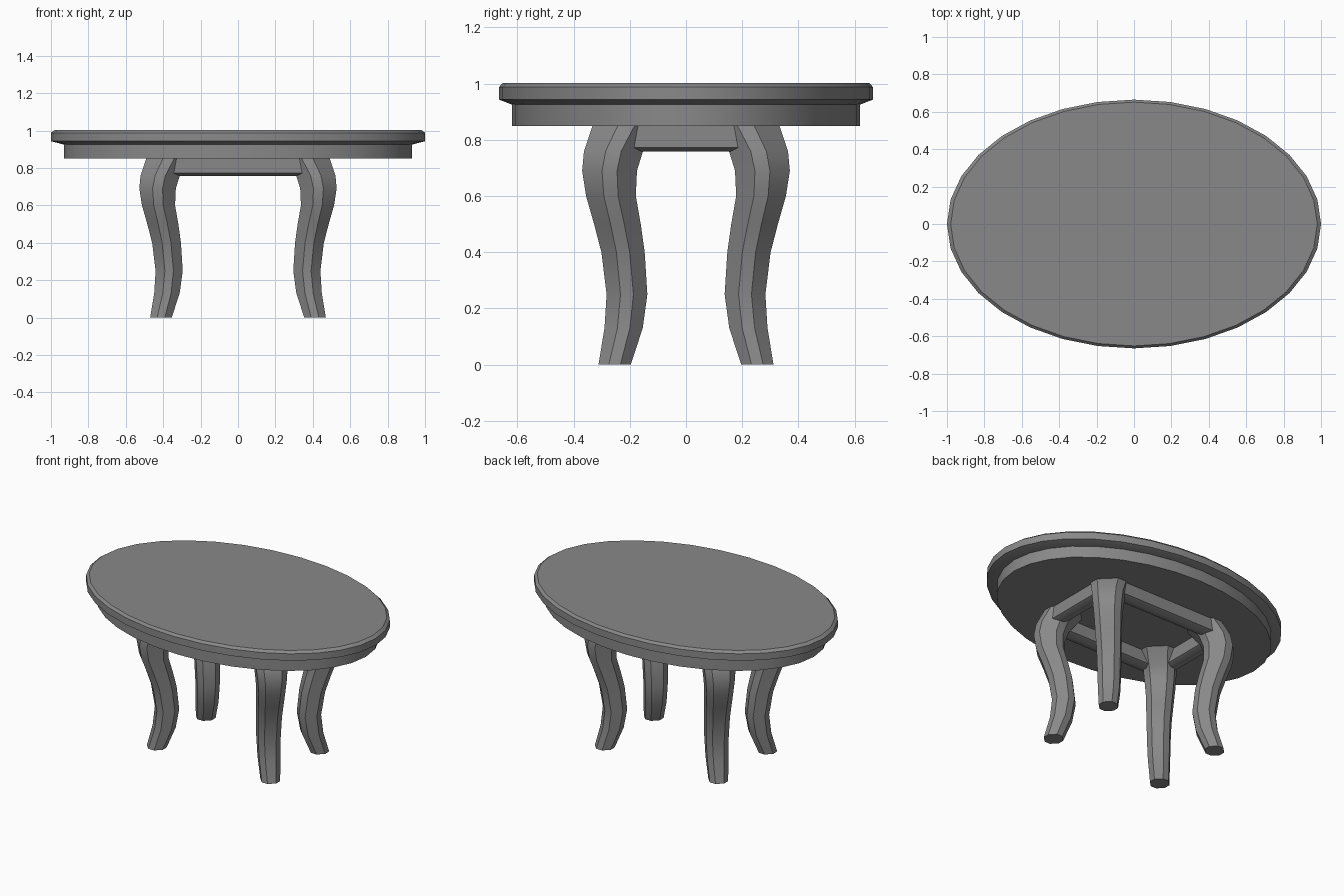
import bpy, bmesh
from math import cos, sin, tau

if "Cube" in bpy.data.objects:
    bpy.data.objects.remove(bpy.data.objects["Cube"], do_unlink=True)

GREY = (0.25, 0.25, 0.25, 1)
mat = bpy.data.materials.new("grey_wood")
mat.diffuse_color = GREY
mat.use_nodes = True
mat.node_tree.nodes["Principled BSDF"].inputs["Base Color"].default_value = GREY


def loft(name, rings):
    """Skin a stack of equal-length point rings and cap both ends."""
    bm = bmesh.new()
    loops = [[bm.verts.new(p) for p in ring] for ring in rings]
    n = len(loops[0])
    for a, b in zip(loops, loops[1:]):
        for i in range(n):
            j = (i + 1) % n
            bm.faces.new((a[i], a[j], b[j], b[i]))
    bm.faces.new(loops[0][::-1])
    bm.faces.new(loops[-1])
    bmesh.ops.recalc_face_normals(bm, faces=bm.faces)
    mesh = bpy.data.meshes.new(name)
    bm.to_mesh(mesh)
    bm.free()
    obj = bpy.data.objects.new(name, mesh)
    bpy.context.collection.objects.link(obj)
    mesh.materials.append(mat)
    bpy.ops.object.select_all(action='DESELECT')
    bpy.context.view_layer.objects.active = obj
    obj.select_set(True)
    bpy.ops.object.shade_smooth_by_angle(angle=0.5)
    return obj


def oval(scale, z, sides=32):
    return [(scale * cos(tau * i / sides), 0.665 * scale * sin(tau * i / sides), z)
            for i in range(sides)]


# Oval top with a chamfered rim, and the apron under it
loft("table_top", [oval(0.93, 0.925), oval(1, 0.943), oval(1, 0.988), oval(0.98, 1.003)])
loft("apron", [oval(0.93, 0.85), oval(0.93, 0.93)])

# Cabriole legs: height, centre x, half width; swept along the diagonal
LEG = [(0, .412, .0575), (.13, .38, .068), (.25, .368, .0725), (.4, .382, .077),
       (.5, .402, .083), (.6, .425, .0885), (.69, .43, .0975), (.76, .416, .105),
       (.86, .366, .121)]


def leg_ring(z, c, h, sx, sy):
    w = 0.012 + 0.15 * h
    octagon = [(h, -w), (h, w), (w, h), (-w, h), (-h, w), (-h, -w), (-w, -h), (w, -h)]
    return [(sx * (c + x), sy * (c - 0.158 + y), z) for x, y in octagon]


for sx, side in ((1, "left"), (-1, "right")):
    for sy, end in ((-1, "front"), (1, "back")):
        loft(f"{end}_{side}_leg", [leg_ring(*row, sx, sy) for row in LEG])

# Rails between the legs, with chamfered lower edges
RAIL = [(0.32, 0.86), (0.32, 0.772), (0.29, 0.758), (0.26, 0.758), (0.23, 0.772), (0.23, 0.86)]
for s, front, side in ((-1, "front", "right"), (1, "back", "left")):
    loft(f"{front}_rail", [[(x, s * d, z) for d, z in RAIL] for x in (-0.385, 0.385)])
    loft(f"{side}_rail", [[(s * (d + 0.158), y, z) for d, z in RAIL] for y in (-0.227, 0.227)])
